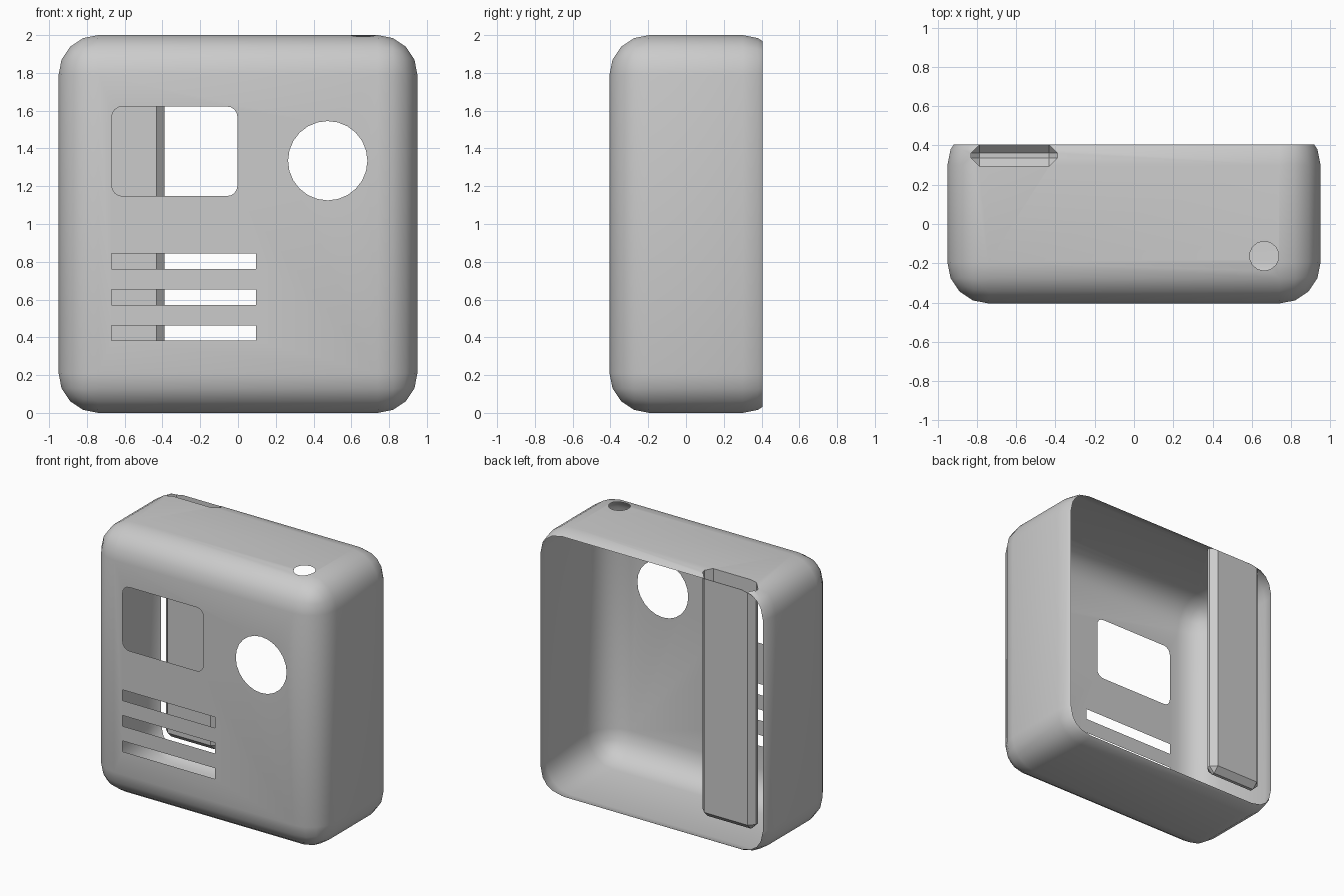
import bpy, bmesh, math
from mathutils import Vector, Matrix

if "Cube" in bpy.data.objects:
    bpy.data.objects.remove(bpy.data.objects["Cube"])

R = 0.21                                             # body corner radius
LO, HI, BACK = Vector((-0.95, -0.405, 0)), Vector((0.95, 0.51, 2)), 0.405


def finish(name, bm):
    bmesh.ops.recalc_face_normals(bm, faces=bm.faces[:])
    me = bpy.data.meshes.new(name)
    bm.to_mesh(me)
    bm.free()
    ob = bpy.data.objects.new(name, me)
    bpy.context.collection.objects.link(ob)
    return ob


def box_bm(lo, hi, bevel=0, seg=1, only_y=False):
    lo, hi = Vector(lo), Vector(hi)
    bm = bmesh.new()
    bmesh.ops.create_cube(bm, size=1)
    for v in bm.verts:
        v.co = (lo + hi) / 2 + v.co * (hi - lo)
    if bevel:
        edges = [e for e in bm.edges
                 if not only_y or abs(e.verts[0].co.y - e.verts[1].co.y) > 0.01]
        bmesh.ops.bevel(bm, geom=edges, offset=bevel, segments=seg,
                        profile=0.5, affect='EDGES')
    return bm


def cylinder(name, centre, radius, depth, sides, axis):
    bm = bmesh.new()
    rot = Matrix.Rotation(math.pi / 2, 4, 'X') if axis == 'Y' else Matrix()
    bmesh.ops.create_cone(bm, cap_ends=True, segments=sides, radius1=radius,
                          radius2=radius, depth=depth,
                          matrix=Matrix.Translation(centre) @ rot)
    return finish(name, bm)


def on_skin(p):
    # distance from the rounded body surface
    q = [abs(p[i] - (LO[i] + HI[i]) / 2) - (HI[i] - LO[i]) / 2 + R for i in range(3)]
    d = Vector([max(c, 0) for c in q]).length + min(max(q), 0) - R
    return abs(d) < 0.012


# Rounded body, sliced flat at the back
bm = box_bm(LO, HI, R, 4)
cut = bmesh.ops.bisect_plane(bm, geom=bm.verts[:] + bm.edges[:] + bm.faces[:],
                             plane_co=(0, BACK, 0), plane_no=(0, 1, 0), clear_outer=True)
bmesh.ops.contextual_create(bm, geom=[g for g in cut['geom_cut']
                                      if isinstance(g, bmesh.types.BMEdge)])
shell = finish("case_shell", bm)

# Cutters: window, round opening, three slots, button hole, rear sleeve
cutters = [
    finish("window_cutter", box_bm((-0.668, -0.6, 1.148), (-0.003, -0.1, 1.622), 0.055, 4, True)),
    cylinder("lens_cutter", (0.475, -0.3, 1.335), 0.21, 0.5, 24, 'Y'),
    cylinder("button_cutter", (0.663, -0.163, 2), 0.075, 0.4, 14, 'Z'),
    finish("sleeve_cutter", box_bm((-0.83, 0.295, 0.18), (-0.39, 0.403, 2.3), 0.042)),
]
for z in (0.422, 0.612, 0.803):
    cutters.append(finish("slot_cutter", box_bm((-0.67, -0.6, z - 0.04), (0.095, -0.1, z + 0.04))))
for c in cutters:
    c.hide_render = True
    m = shell.modifiers.new("cut", 'BOOLEAN')
    m.operation, m.solver, m.object = 'DIFFERENCE', 'EXACT', c

ev = shell.evaluated_get(bpy.context.evaluated_depsgraph_get())
cut_mesh = bpy.data.meshes.new_from_object(ev)
shell.modifiers.clear()
for c in cutters:
    bpy.data.objects.remove(c)


def is_back(f):
    return f.calc_center_median().y > BACK - 0.0005 and abs(f.normal.y) > 0.9


def is_skin(f):
    return not is_back(f) and all(on_skin(v.co) for v in f.verts) \
        and on_skin(f.calc_center_median())


def is_sleeve(f):
    c = f.calc_center_median()
    return not is_back(f) and not is_skin(f) and c.x < -0.35 and c.y > 0.28


def keep(ob, test):
    bm = bmesh.new()
    bm.from_mesh(cut_mesh)
    # large flat walls are tested on a triangle-safe interior point
    bmesh.ops.triangulate(bm, faces=bm.faces[:])
    bm.normal_update()
    bmesh.ops.delete(bm, geom=[f for f in bm.faces if not test(f)], context='FACES')
    bmesh.ops.dissolve_limit(bm, angle_limit=0.002, verts=bm.verts[:], edges=bm.edges[:])
    bm.to_mesh(ob.data)
    bm.free()


# Thin open shell, plus the closed-bottom sleeve along its back edge
keep(shell, is_skin)
sleeve = bpy.data.objects.new("rear_sleeve", bpy.data.meshes.new("rear_sleeve"))
bpy.context.collection.objects.link(sleeve)
keep(sleeve, is_sleeve)

for ob in (shell, sleeve):
    bpy.ops.object.select_all(action='DESELECT')
    ob.select_set(True)
    bpy.context.view_layer.objects.active = ob
    bpy.ops.object.shade_smooth_by_angle(angle=math.radians(30))
